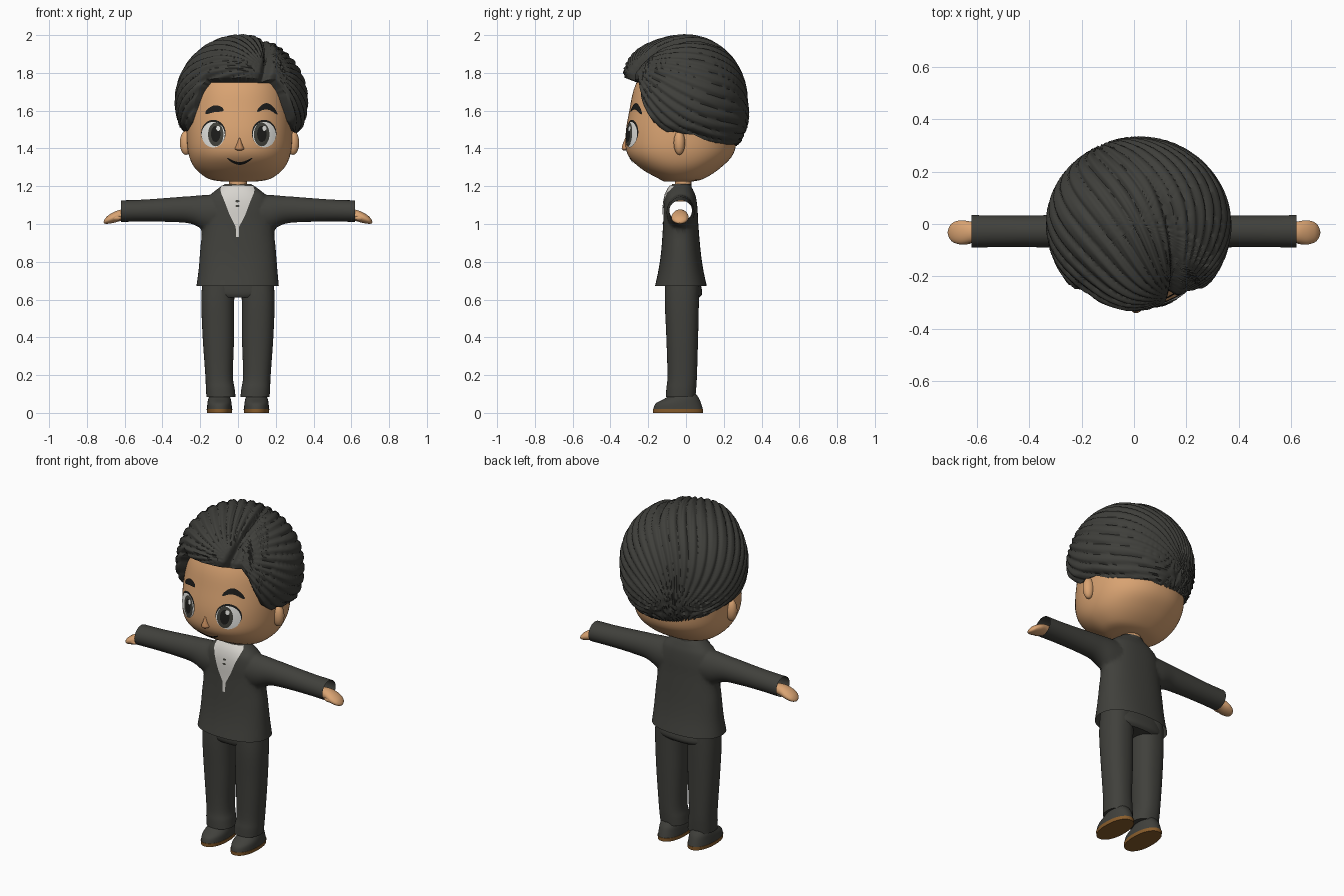
import bpy, bmesh
from math import sin, cos, pi, radians, atan2, acos, exp, copysign
from mathutils import Vector
from mathutils.bvhtree import BVHTree

if "Cube" in bpy.data.objects:
    bpy.data.objects.remove(bpy.data.objects["Cube"])


def material(name, r, g, b):
    m = bpy.data.materials.new(name)
    m.use_nodes = True
    m.diffuse_color = (r, g, b, 1)
    m.node_tree.nodes["Principled BSDF"].inputs["Base Color"].default_value = (r, g, b, 1)
    return m


SKIN = material("skin", 0.70, 0.37, 0.17)
NOSE = material("nose_tan", 0.55, 0.26, 0.11)
SUIT = material("charcoal_cloth", 0.052, 0.052, 0.045)
HAIR = material("dark_hair", 0.050, 0.050, 0.044)
SHIRT = material("shirt_white", 0.68, 0.66, 0.62)
WHITE = material("eye_white", 0.80, 0.80, 0.77)
IRIS = material("iris_grey", 0.055, 0.055, 0.046)
BLACK = material("black", 0.012, 0.012, 0.011)
SOLE = material("sole_brown", 0.25, 0.11, 0.025)


def finish(ob, angle=40):
    ob.data.shade_smooth()
    ob.data.set_sharp_from_angle(angle=radians(angle))
    return ob


def make(name, verts, faces, mat):
    me = bpy.data.meshes.new(name)
    me.from_pydata([tuple(v) for v in verts], [], faces)
    bm = bmesh.new()
    bm.from_mesh(me)
    bmesh.ops.recalc_face_normals(bm, faces=bm.faces)
    bm.to_mesh(me)
    bm.free()
    me.materials.append(mat)
    ob = bpy.data.objects.new(name, me)
    bpy.context.collection.objects.link(ob)
    return finish(ob)


def smooth_rings(rings, k=5):
    """Catmull-Rom resampling of a list of cross-sections."""
    p = [Vector(r) for r in rings]
    out = []
    for i in range(len(p) - 1):
        a, b, c, d = p[max(i - 1, 0)], p[i], p[i + 1], p[min(i + 2, len(p) - 1)]
        for j in range(k):
            t = j / k
            out.append((b * 2 + (c - a) * t + (a * 2 - b * 5 + c * 4 - d) * t * t
                        + (b * 3 - a - c * 3 + d) * t ** 3) * 0.5)
    return out + [p[-1]]


def loft(name, rings, mat, axis="z", n=40, power=2.0, caps=True):
    """Rings are (position, centre 1, centre 2, radius 1, radius 2)."""
    rings = smooth_rings(rings)
    verts = []
    for t, c1, c2, r1, r2 in rings:
        for i in range(n):
            c, s = cos(2 * pi * i / n), sin(2 * pi * i / n)
            u = c1 + r1 * copysign(abs(c) ** (2 / power), c)
            v = c2 + r2 * copysign(abs(s) ** (2 / power), s)
            verts.append((u, v, t) if axis == "z" else (t, u, v))
    faces = [(j * n + i, j * n + (i + 1) % n, (j + 1) * n + (i + 1) % n, (j + 1) * n + i)
             for j in range(len(rings) - 1) for i in range(n)]
    if caps:
        last = (len(rings) - 1) * n
        faces += [tuple(range(n)), tuple(range(last, last + n))]
    return make(name, verts, faces, mat)


def ellipsoid(name, centre, radii, mat):
    x, y, z = centre
    a, b, c = radii
    rings = [(z - c * cos(pi * i / 8), x, y, a * sin(pi * i / 8), b * sin(pi * i / 8)) for i in range(9)]
    return loft(name, rings, mat, n=24)


def surface_of(ob):
    return BVHTree.FromPolygons([v.co for v in ob.data.vertices], [p.vertices for p in ob.data.polygons])


def decal(name, surface, edge_a, edge_b, mat, lift, cols=10):
    """Thin patch between two (x, z) edges, laid on the front of a surface."""
    verts = []
    for a, b in zip(edge_a, edge_b):
        for i in range(cols + 1):
            p = Vector(a).lerp(Vector(b), i / cols)
            start = Vector((p.x, -2, p.y))
            hit, normal, _, _ = surface.ray_cast(start, Vector((0, 1, 0)))
            if hit is None:
                hit, normal, _, _ = surface.find_nearest(Vector((p.x, -0.08, p.y)))
            if normal.y > 0:
                normal = -normal
            verts.append(hit + normal * lift)
    w = cols + 1
    faces = [(j * w + i, j * w + i + 1, (j + 1) * w + i + 1, (j + 1) * w + i)
             for j in range(len(edge_a) - 1) for i in range(cols)]
    return make(name, verts, faces, mat)


def oval(name, surface, x, z, rx, rz, mat, lift):
    angles = [pi * (i + 0.05) / 20.1 for i in range(21)]
    decal(name, surface, [(x - rx * sin(a), z + rz * cos(a)) for a in angles],
          [(x + rx * sin(a), z + rz * cos(a)) for a in angles], mat, lift)


def stroke(name, surface, x0, x1, z0, z1, arch, thick, mat):
    low, high = [], []
    for i in range(17):
        t = i / 16
        x, z = x0 + (x1 - x0) * t, z0 + (z1 - z0) * t + arch * sin(pi * t)
        h = thick * (0.25 + sin(pi * t) ** 0.5) / 2.5
        low.append((x, z - h))
        high.append((x, z + h))
    decal(name, surface, low, high, mat, 0.005, 3)


# Head, ears, neck and nose
head = loft("head", [(1.225, .008, -.04, .09, .075), (1.24, .008, -.025, .165, .12), (1.295, .008, -.03, .235, .21),
                     (1.37, .008, -.03, .27, .28), (1.47, .008, -.025, .28, .295), (1.6, .008, -.015, .275, .285),
                     (1.73, .008, -.005, .255, .265), (1.85, .01, 0, .2, .2), (1.91, .01, 0, .1, .1)],
            SKIN, n=72, power=2.2)
for s, side in ((-1, "right"), (1, "left")):
    ellipsoid(side + "_ear", (.008 + s * .283, -.035, 1.43), (.033, .03, .064), SKIN)
loft("neck", [(1.12, 0, -.015, .055, .045), (1.18, 0, -.015, .048, .043), (1.25, 0, -.015, .048, .043)], SKIN)
loft("nose", [(1.39, .008, -.31, .012, .022), (1.398, .008, -.31, .026, .03), (1.42, .008, -.31, .017, .026),
              (1.46, .008, -.31, .004, .01)], NOSE, n=20)

# Painted face
face = surface_of(head)
for s, side in ((-1, "right"), (1, "left")):
    x = .004 + s * .133
    oval(side + "_eye_outline", face, x, 1.48, .064, .071, BLACK, .003)
    oval(side + "_eye_white", face, x, 1.473, .06, .067, WHITE, .005)
    oval(side + "_iris", face, x - s * .014, 1.474, .040, .062, IRIS, .0065)
    oval(side + "_pupil", face, x - s * .014, 1.476, .024, .042, BLACK, .008)
    oval(side + "_eye_glint", face, x - s * .014 + .013, 1.505, .010, .013, WHITE, .0095)
stroke("right_eyebrow", face, -.17, -.075, 1.587, 1.603, .014, .036, BLACK)
stroke("left_eyebrow", face, .1, .205, 1.597, 1.583, .032, .034, BLACK)
stroke("mouth", face, -.058, .076, 1.352, 1.352, -.028, .015, BLACK)

# Hair: a ridged shell whose strands fan out from the front of the parting
HAIRLINE = [(0, 21), (36, 20), (43, 10), (49, -6), (56, -20), (70, -29), (98, -32), (125, -43), (150, -47), (180, -47)]
fan = Vector((.13, -.27, .16)).normalized()
back = Vector((.05, .2, .28))
back = (back - fan * back.dot(fan)).normalized()
across = fan.cross(back)
quiff = Vector((-.05, -.3, .24)).normalized()


def hairline(az):
    az = abs(az)
    for (a0, e0), (a1, e1) in zip(HAIRLINE, HAIRLINE[1:]):
        if az <= a1:
            return e0 + (e1 - e0) * (az - a0) / (a1 - a0)
    return HAIRLINE[-1][1]


def hair_radius(d):
    u, v, w = d.dot(back), d.dot(across), d.dot(fan)
    r = .345
    if d.y > 0:
        r += d.y ** 2 * (-.027 + .07 * max(0, -d.z))
    r += .028 * exp(-(d - quiff).length_squared / .16)
    angle, reach = atan2(v, u), acos(max(-1, min(1, w)))
    phase = angle * 19 + .9 * sin(angle * 3) + 3 * sin(reach * 1.6)
    big = abs(sin(phase)) ** .7
    fine = abs(sin(phase * 2 + reach * 2))
    fade = min(1, reach / .5)
    r += fade * (.015 * big + .003 * fine - .008)
    return r - .045 * exp(-(v / .06) ** 2) * max(0, w) ** .7


cols, rows, verts = 300, 70, []
centre = Vector((.018, 0, 1.65))
for j in range(rows + 2):
    for i in range(cols):
        az = -180 + 360 * i / cols
        edge = hairline(az)
        el = radians(89.8 + (edge - 89.8) * min(j, rows) / rows)
        a = radians(az)
        d = Vector((cos(el) * sin(a), -cos(el) * cos(a), sin(el)))
        r = hair_radius(d) * (1 - .05 * max(0, j / rows - .93) / .07)
        verts.append(centre + d * (r if j <= rows else .23))
faces = [(j * cols + i, j * cols + (i + 1) % cols, (j + 1) * cols + (i + 1) % cols, (j + 1) * cols + i)
         for j in range(rows + 1) for i in range(cols)] + [tuple(range(cols))]
finish(make("hair", verts, faces, HAIR), 60)

# Jacket: torso joined to one sleeve tube, then opened at cuffs and hem
jacket = loft("jacket", [(.672, -.002, -.027, .218, .137), (.76, 0, -.027, .208, .118), (.86, 0, -.027, .2, .104),
                         (1.0, 0, -.028, .188, .093), (1.08, 0, -.029, .182, .09), (1.14, 0, -.03, .16, .083),
                         (1.175, 0, -.03, .122, .07), (1.2, 0, -.028, .088, .055), (1.21, 0, -.026, .07, .045)],
              SUIT, n=56, power=2.3)
arm = [(.62, -.028, 1.068, .062, .057), (.5, -.028, 1.071, .06, .058), (.36, -.028, 1.075, .061, .064),
       (.25, -.028, 1.075, .066, .073), (.17, -.029, 1.06, .075, .095), (.08, -.029, 1.06, .075, .095)]
sleeves = loft("sleeves", [(-a[0],) + a[1:] for a in arm] + arm[::-1], SUIT, axis="x", n=40)
mod = jacket.modifiers.new("join", "BOOLEAN")
mod.operation, mod.solver, mod.object = "UNION", "EXACT", sleeves
joined = bpy.data.meshes.new_from_object(jacket.evaluated_get(bpy.context.evaluated_depsgraph_get()))
jacket.modifiers.clear()
jacket.data = joined
bpy.data.objects.remove(sleeves)
bm = bmesh.new()
bm.from_mesh(joined)
ends = [f for f in bm.faces if (abs(f.normal.x) > .9 and abs(f.calc_center_median().x) > .615)
        or (f.normal.z < -.9 and f.calc_center_median().z < .68)]
bmesh.ops.delete(bm, geom=ends, context="FACES")
seam = [v for v in bm.verts if .13 < abs(v.co.x) < .27 and v.co.z > .9]
for _ in range(5):
    bmesh.ops.smooth_vert(bm, verts=seam, factor=.5, use_axis_x=True, use_axis_y=True, use_axis_z=True)
bm.to_mesh(joined)
bm.free()
finish(jacket, 60)

# Shirt front, neck opening, placket mark and collar
chest = surface_of(jacket)
vee = [(1.2, .08), (1.185, .09), (1.16, .085), (1.12, .068), (1.08, .053), (1.05, .042), (1.01, .022),
       (.985, .009), (.93, .008)]
decal("shirt_front", chest, [(-.003 - w, z) for z, w in vee], [(-.003 + w, z) for z, w in vee], SHIRT, .005, 16)
for z in (1.12, 1.095):
    oval("shirt_button", chest, -.003, z, .011, .006, IRIS, .008)
collar = loft("collar", [(1.165, 0, -.027, .098, .062), (1.19, 0, -.026, .09, .056), (1.213, 0, -.022, .07, .05)],
              SHIRT, caps=False)
collar.data.materials.append(SUIT)
collar.data.materials.append(SKIN)
for p in collar.data.polygons:
    x, y, z = p.center
    p.material_index = 1 if y > -.03 else 2 if abs(x) < (z - 1.165) * 1.1 else 0

# Hips, hands, legs and shoes
loft("hips", [(.61, 0, -.015, .15, .085), (.635, 0, -.012, .185, .098), (.7, 0, -.018, .19, .092),
              (.76, 0, -.02, .18, .085)], SUIT, power=2.4)
for s, side in ((-1, "right"), (1, "left")):
    loft(side + "_hand", [(s * .57, -.03, 1.05, .03, .026), (s * .62, -.031, 1.046, .04, .03),
                          (s * .66, -.032, 1.034, .046, .028), (s * .69, -.032, 1.022, .038, .021),
                          (s * .705, -.032, 1.014, .022, .012), (s * .711, -.032, 1.01, .004, .003)], SKIN, axis="x")
    ellipsoid(side + "_thumb", (s * .645, -.064, 1.032), (.032, .014, .014), SKIN)
    loft(side + "_trouser_leg", [(.085, s * .09, -.028, .077, .078), (.13, s * .094, -.025, .076, .079),
                                 (.2, s * .1, -.02, .073, .078), (.4, s * .104, -.02, .083, .084),
                                 (.58, s * .107, -.022, .087, .09), (.7, s * .104, -.02, .085, .09)],
         SUIT, power=2.3)
    loft(side + "_ankle", [(.07, s * .096, -.015, .048, .055), (.12, s * .096, -.015, .048, .055)], SKIN)
    loft(side + "_sole", [(0, s * .098, -.042, .066, .132), (.02, s * .098, -.042, .068, .133)], SOLE, power=2.2)
    loft(side + "_shoe", [(.02, s * .098, -.042, .066, .131), (.05, s * .098, -.04, .064, .12),
                          (.075, s * .098, -.022, .059, .092), (.1, s * .098, -.012, .05, .065)], SUIT, power=2.2)
